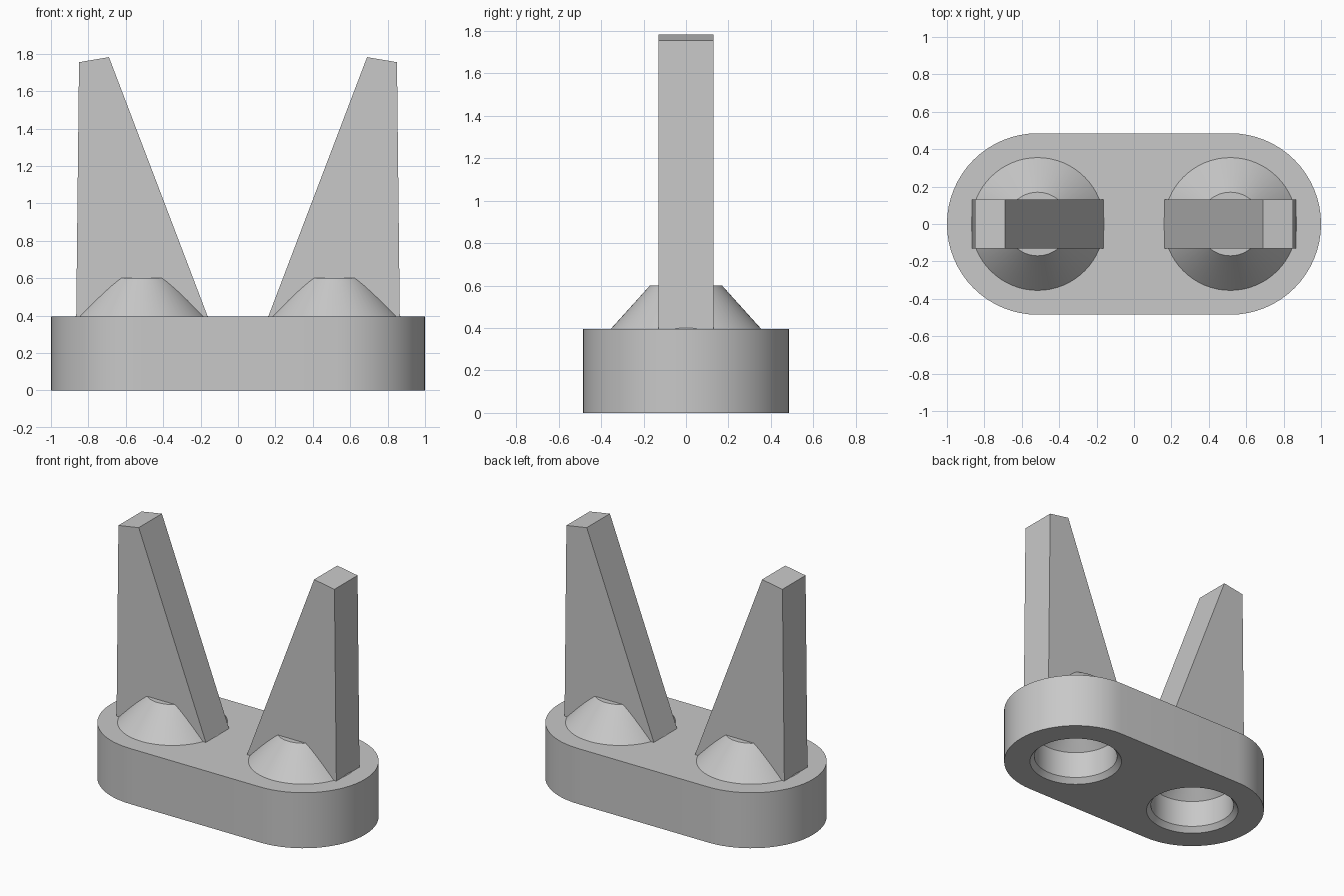
import bpy, bmesh
from math import cos, sin, pi, radians

SEG = 64
CENTRE = 0.515      # x of the two rounded ends
BASE_TOP = 0.395

if "Cube" in bpy.data.objects:
    bpy.data.objects.remove(bpy.data.objects["Cube"])

grey = bpy.data.materials.new("light grey")
grey.use_nodes = True
colour = (0.58, 0.58, 0.58, 1)
grey.diffuse_color = colour
grey.node_tree.nodes["Principled BSDF"].inputs["Base Color"].default_value = colour


def finish(name, bm):
    bmesh.ops.recalc_face_normals(bm, faces=bm.faces)
    mesh = bpy.data.meshes.new(name)
    bm.to_mesh(mesh)
    bm.free()
    obj = bpy.data.objects.new(name, mesh)
    bpy.context.collection.objects.link(obj)
    mesh.materials.append(grey)
    return obj


def prism(name, outline, offset):
    """Extrude a closed outline along an offset vector."""
    bm = bmesh.new()
    face = bm.faces.new([bm.verts.new(p) for p in outline])
    out = bmesh.ops.extrude_face_region(bm, geom=[face])
    moved = [v for v in out["geom"] if isinstance(v, bmesh.types.BMVert)]
    bmesh.ops.translate(bm, verts=moved, vec=offset)
    # the first face must survive as the closing cap
    if not face.is_valid:
        bmesh.ops.holes_fill(bm, edges=bm.edges)
    return finish(name, bm)


def turned(name, x, profile):
    """Solid of revolution from (radius, height) pairs, capped at both ends."""
    bm = bmesh.new()
    rings = [[bm.verts.new((x + r * cos(2 * pi * i / SEG), r * sin(2 * pi * i / SEG), z))
              for i in range(SEG)] for r, z in profile]
    for low, high in zip(rings, rings[1:]):
        for i in range(SEG):
            j = (i + 1) % SEG
            bm.faces.new((low[i], low[j], high[j], high[i]))
    bm.faces.new(rings[0])
    bm.faces.new(rings[-1])
    return finish(name, bm)


def smooth(obj):
    bpy.ops.object.select_all(action="DESELECT")
    obj.select_set(True)
    bpy.context.view_layer.objects.active = obj
    bpy.ops.object.shade_smooth_by_angle(angle=radians(25))


# Rounded base block
half = SEG // 2
radius = 0.485
outline = [(side * (CENTRE + radius * cos(a)), side * radius * sin(a), 0)
           for side in (1, -1)
           for a in (-pi / 2 + pi * i / half for i in range(half + 1))]
base = prism("base", outline, (0, 0, BASE_TOP))

for side, label in ((1, "left"), (-1, "right")):
    x = side * CENTRE

    # Chamfered socket in the underside, with a tapered ceiling
    cutter = turned(label + "_socket_cutter", x,
                    [(0.34, -0.036), (0.31, 0), (0.28, 0.036), (0.28, 0.23), (0.14, 0.38)])
    cutter.hide_render = True
    cutter.hide_set(True)
    cut = base.modifiers.new(label + "_socket", "BOOLEAN")
    cut.operation = "DIFFERENCE"
    cut.solver = "EXACT"
    cut.object = cutter

    # Conical boss
    boss = turned(label + "_boss", x, [(0.355, BASE_TOP - 0.005), (0.355, BASE_TOP), (0.17, 0.6)])
    smooth(boss)

    # Tapered upright fin
    fin_profile = [(0.865, BASE_TOP - 0.005), (0.85, 1.755), (0.69, 1.782), (0.16, BASE_TOP - 0.005)]
    prism(label + "_fin", [(side * px, -0.13, pz) for px, pz in fin_profile], (0, 0.26, 0))

# Apply the socket cuts, then shade the curved walls
bpy.context.view_layer.update()
cut_mesh = bpy.data.meshes.new_from_object(
    base.evaluated_get(bpy.context.evaluated_depsgraph_get()))
base.modifiers.clear()
base.data = cut_mesh
for obj in [o for o in bpy.data.objects if o.name.endswith("_socket_cutter")]:
    bpy.data.objects.remove(obj)
smooth(base)
